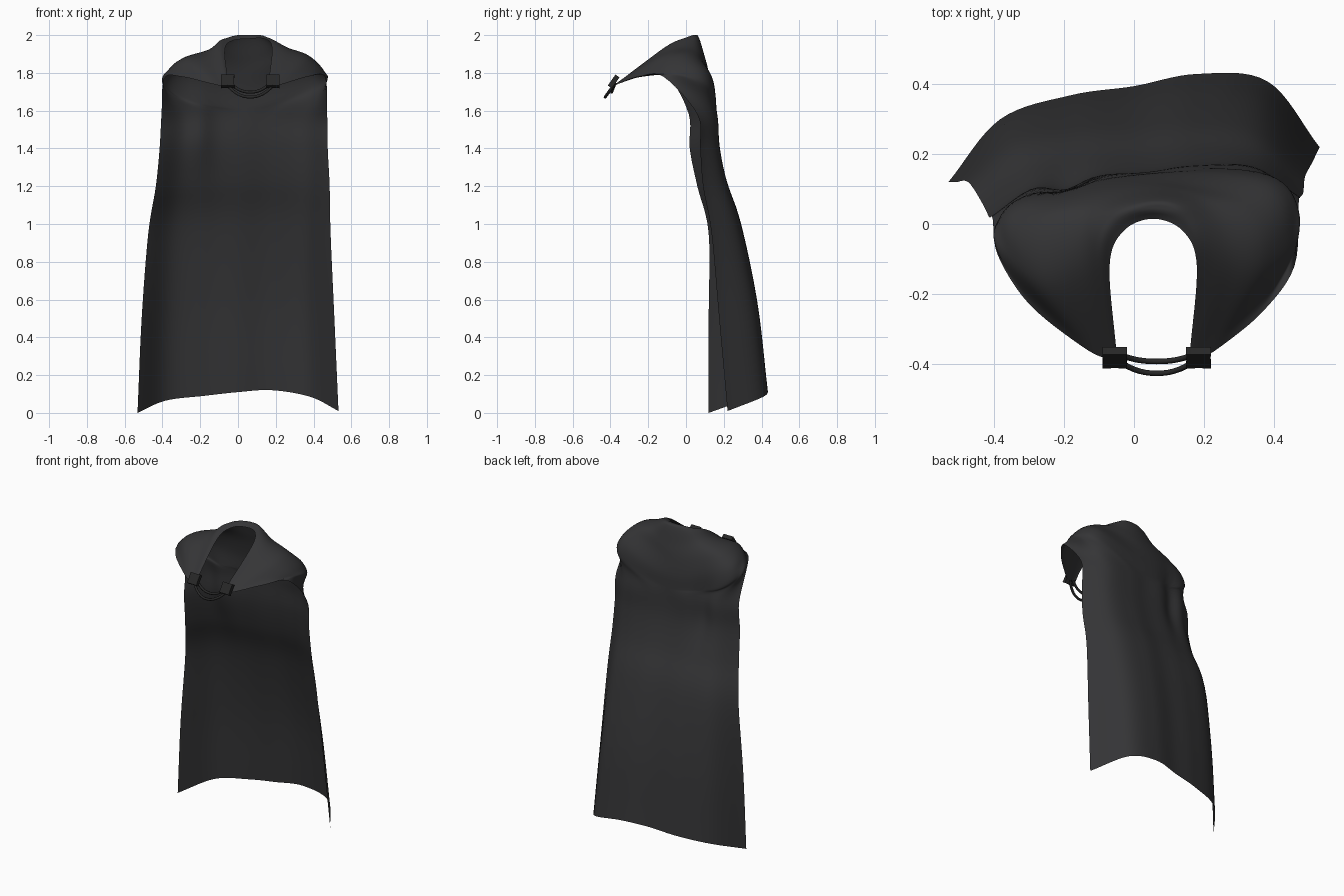
import bpy, math
from mathutils import Vector

if "Cube" in bpy.data.objects:
    bpy.data.objects.remove(bpy.data.objects["Cube"])

cloth = bpy.data.materials.new("dark_cloth")
cloth.diffuse_color = (0.035, 0.035, 0.037, 1)
cloth.use_nodes = True
cloth.node_tree.nodes["Principled BSDF"].inputs["Base Color"].default_value = cloth.diffuse_color
metal = bpy.data.materials.new("dark_clasp")
metal.diffuse_color = (0.02, 0.02, 0.02, 1)
metal.use_nodes = True
metal.node_tree.nodes["Principled BSDF"].inputs["Base Color"].default_value = metal.diffuse_color


def smooth_line(pts, n):
    """Catmull-Rom curve through pts with n steps per span."""
    p = [2 * pts[0] - pts[1]] + pts + [2 * pts[-1] - pts[-2]]
    out = []
    for i in range(1, len(p) - 2):
        a, b, c, d = p[i - 1:i + 3]
        for k in range(n):
            t = k / n
            out.append(0.5 * (2 * b + (c - a) * t + (2 * a - 5 * b + 4 * c - d) * t * t
                              + (3 * b - a - 3 * c + d) * t ** 3))
    return out + [pts[-1]]


def mesh_object(name, verts, faces, mat, angle=60):
    me = bpy.data.meshes.new(name)
    me.from_pydata(verts, [], faces)
    me.materials.append(mat)
    ob = bpy.data.objects.new(name, me)
    bpy.context.collection.objects.link(ob)
    bpy.context.view_layer.objects.active = ob
    ob.select_set(True)
    bpy.ops.object.shade_smooth_by_angle(angle=math.radians(angle))
    ob.select_set(False)
    return ob


# Collar and shoulder rows, each running left clasp - nape - right clasp
rows = [[Vector(p) for p in r] for r in (
    ((-.05, -.37, 1.74), (-.07, -.12, 1.92), (-.03, -.02, 1.97), (.055, .015, 1.98),
     (.14, -.02, 1.98), (.18, -.12, 1.93), (.16, -.37, 1.74)),
    ((-.06, -.375, 1.74), (-.10, -.10, 1.94), (-.06, .02, 1.985), (.055, .06, 2.0),
     (.15, .03, 1.99), (.20, -.10, 1.94), (.17, -.375, 1.74)),
    ((-.08, -.385, 1.73), (-.15, -.13, 1.90), (-.13, .03, 1.92), (.05, .10, 1.88),
     (.22, .05, 1.93), (.27, -.12, 1.91), (.19, -.385, 1.73)),
    ((-.15, -.35, 1.745), (-.27, -.16, 1.87), (-.26, .03, 1.865), (.03, .12, 1.80),
     (.32, .06, 1.885), (.37, -.12, 1.875), (.25, -.35, 1.745)),
    ((-.30, -.23, 1.78), (-.365, -.08, 1.82), (-.32, .06, 1.78), (.03, .14, 1.70),
     (.38, .12, 1.80), (.455, -.05, 1.81), (.37, -.25, 1.78)),
    ((-.39, -.09, 1.77), (-.395, .0, 1.74), (-.29, .09, 1.67), (.03, .145, 1.62),
     (.35, .15, 1.70), (.465, .06, 1.75), (.46, -.12, 1.78)))]

# Hanging back rows: z, left edge x y, right edge x y, depth of the back bulge
across = (0, .14, .33, .5, .67, .86, 1)
bulge = (0, .74, .96, 1, 1.08, .90, 0)
hem = (0, .065, .09, .11, .12, .085, .01)
for z, xl, yl, xr, yr, depth in ((1.58, -.405, .015, .472, .06, .11),
                                 (1.40, -.415, .02, .475, .075, .11),
                                 (1.20, -.435, .06, .485, .09, .125),
                                 (.95, -.475, .12, .49, .135, .15),
                                 (.50, -.51, .12, .51, .175, .205),
                                 (0, -.532, .12, .532, .22, .225)):
    rows.append([Vector((xl + (xr - xl) * f, yl + (yr - yl) * f + depth * b,
                         z + h * (1 - z / 1.6)))
                 for f, b, h in zip(across, bulge, hem)])

# Cape sheet: smooth across, then down
wide = [smooth_line(r, 8) for r in rows]
cols = [smooth_line(list(c), 6) for c in zip(*wide)]
nc, nr = len(cols), len(cols[0])
verts = [cols[c][r] for r in range(nr) for c in range(nc)]
for v in verts:
    v.z = min(max(v.z, 0), 2)
    if v.y > 0:   # soft fold behind the left shoulder blade
        v.y -= .03 * math.exp(-((v.x + .2) / .06) ** 2 - ((v.z - 1.52) / .22) ** 2)
faces = [(r * nc + c, r * nc + c + 1, (r + 1) * nc + c + 1, (r + 1) * nc + c)
         for r in range(nr - 1) for c in range(nc - 1)]
mesh_object("cape", verts, faces, cloth)

# Clasps: pinched square plates on the two front tips
for side, x in (("left", -.055), ("right", .185)):
    ring = [(rad * math.cos(a), rad * math.sin(a)) for k in range(8)
            for a, rad in [(math.radians(45 * k), .034 if k % 2 == 0 else .05)]]
    pv = [(px, py, h) for h in (-.013, .013) for px, py in ring]
    pf = [tuple(range(7, -1, -1)), tuple(range(8, 16))]
    pf += [(k, (k + 1) % 8, (k + 1) % 8 + 8, k + 8) for k in range(8)]
    clasp = mesh_object(side + "_clasp", pv, pf, metal, 20)
    clasp.location = (x, -.383, 1.755)
    clasp.rotation_euler = (math.radians(55), 0, 0)

# Two cords sagging between the clasps
for name, x0, x1, y, z in (("upper_cord", -.04, .17, -.394, 1.698),
                           ("lower_cord", -.065, .195, -.428, 1.672)):
    cu = bpy.data.curves.new(name, 'CURVE')
    cu.dimensions = '3D'
    cu.bevel_depth = .008
    cu.bevel_resolution = 2
    cu.use_fill_caps = True
    path = []
    for k in range(17):
        t = k / 16
        s = 1 - abs(2 * t - 1) ** 2.2
        path.append((x0 + (x1 - x0) * t, -.375 + (y + .375) * s, 1.745 + (z - 1.745) * s, 1))
    sp = cu.splines.new('POLY')
    sp.points.add(len(path) - 1)
    for pt, co in zip(sp.points, path):
        pt.co = co
    cu.materials.append(metal)
    bpy.context.collection.objects.link(bpy.data.objects.new(name, cu))
